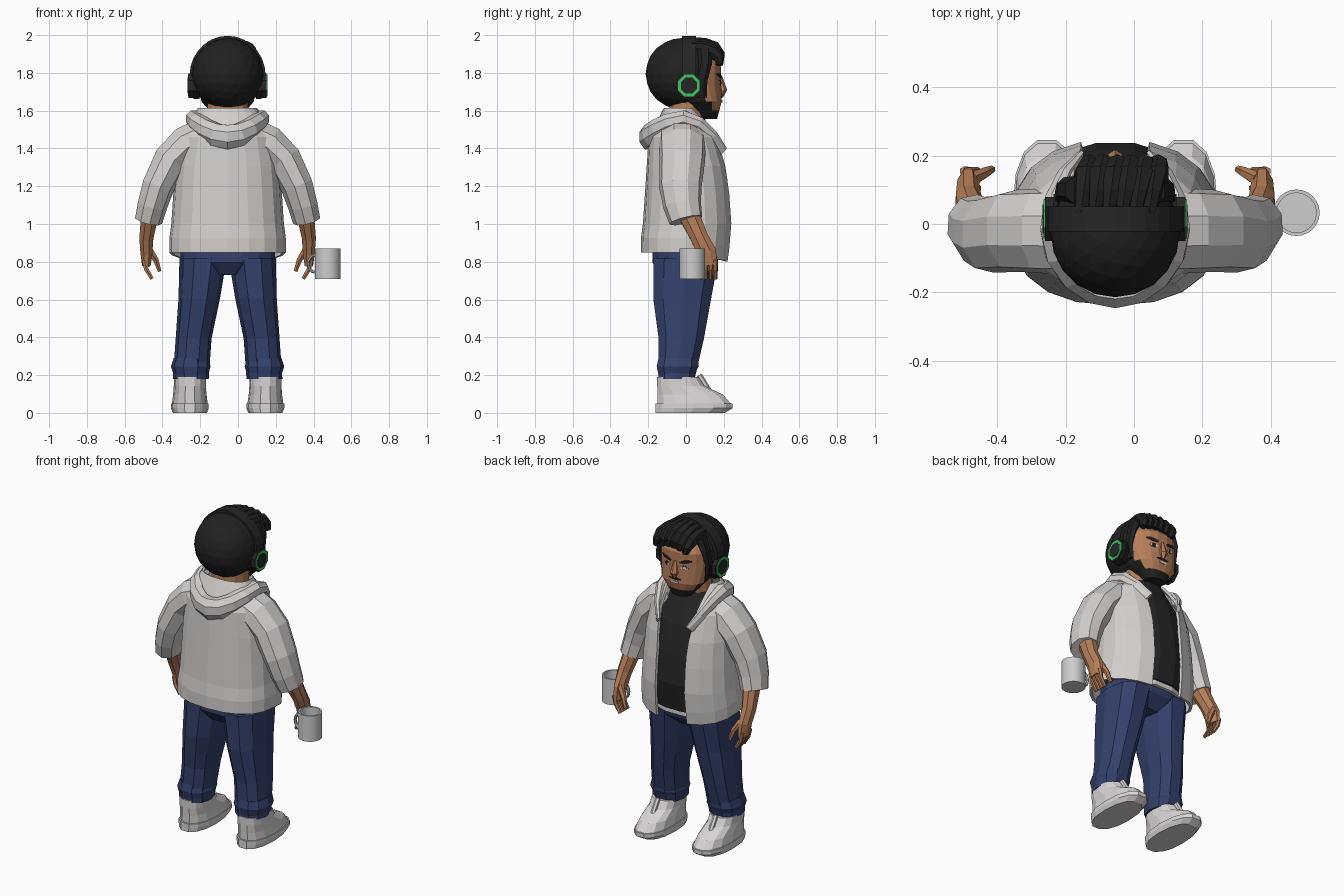
import bpy, bmesh, math
from mathutils import Vector

cube = bpy.data.objects.get("Cube")
if cube:
    bpy.data.objects.remove(cube, do_unlink=True)

BODY_SHIFT = -.055  # the body stands off centre to leave room for the mug
SIDES = (("left", 1), ("right", -1))


def material(name, red, green, blue):
    mat = bpy.data.materials.new(name)
    mat.use_nodes = True
    mat.diffuse_color = (red, green, blue, 1)
    shader = mat.node_tree.nodes["Principled BSDF"]
    shader.inputs["Base Color"].default_value = (red, green, blue, 1)
    shader.inputs["Roughness"].default_value = .8
    return mat


CLOTH = material("hoodie_grey", .65, .62, .6)
WHITE = material("shoe_white", .7, .67, .66)
DENIM = material("denim_blue", .033, .052, .15)
SKIN = material("skin_brown", .47, .21, .1)
HAIR = material("hair_black", .015, .015, .015)
BLACK = material("shirt_black", .019, .019, .019)
GREEN = material("light_green", .05, .55, .11)
CERAMIC = material("mug_grey", .62, .61, .61)


def ramp(values, t):
    """Read a single number, or evenly spaced values at t from start to end."""
    if isinstance(values, (int, float)):
        return values
    place = t * (len(values) - 1)
    low = min(int(place), len(values) - 2)
    return values[low] + (values[low + 1] - values[low]) * (place - low)


def finish(name, mat, bm, shift=BODY_SHIFT):
    bmesh.ops.recalc_face_normals(bm, faces=bm.faces)
    bmesh.ops.translate(bm, vec=(shift, 0, 0), verts=bm.verts)
    mesh = bpy.data.meshes.new(name)
    bm.to_mesh(mesh)
    bm.free()
    mesh.materials.append(mat)
    obj = bpy.data.objects.new(name, mesh)
    bpy.context.collection.objects.link(obj)
    return obj


def bridge(name, mat, rings, closed=True, shift=BODY_SHIFT):
    """Join equal point rings with quads; closed rings also get end caps."""
    bm = bmesh.new()
    loops = [[bm.verts.new(point) for point in ring] for ring in rings]
    count = len(loops[0])
    for lower, upper in zip(loops, loops[1:]):
        for i in range(count if closed else count - 1):
            j = (i + 1) % count
            bm.faces.new((lower[i], lower[j], upper[j], upper[i]))
    if closed:
        bm.faces.new(loops[0])
        bm.faces.new(loops[-1])
    return finish(name, mat, bm, shift)


def around(angle, half, back, front):
    """Point on a slightly squared oval, with the angle measured from the chest."""
    def soften(v):
        return math.copysign(abs(v) ** .85, v)
    middle, reach = (front + back) / 2, (front - back) / 2
    return half * soften(math.sin(angle)), middle + reach * soften(math.cos(angle))


def stack(name, mat, bottom, top, half, back, front, centre=0, steps=4, sides=14, flip=1):
    """Build a part from horizontal ovals whose sizes follow ramps."""
    rings = []
    for step in range(steps + 1):
        t = step / steps
        ring = []
        for i in range(sides):
            x, y = around(math.tau * (i + .5) / sides, ramp(half, t), ramp(back, t), ramp(front, t))
            ring.append((flip * (x + ramp(centre, t)), y, bottom + (top - bottom) * t))
        rings.append(ring)
    return bridge(name, mat, rings)


def tube(name, mat, path, width, depth, sides=8, flip=1, along=(0, 1, 0), shift=BODY_SHIFT):
    """Sweep an oval along a path; depth is measured towards the along axis."""
    points = [Vector(p) for p in path]
    last = len(points) - 1
    rings = []
    for i, point in enumerate(points):
        heading = (points[min(i + 1, last)] - points[max(i - 1, 0)]).normalized()
        across = heading.cross(Vector(along)).normalized()
        other = across.cross(heading)
        ring = []
        for k in range(sides):
            angle = math.tau * (k + .5) / sides
            spot = (point + across * math.cos(angle) * ramp(width, i / last)
                    + other * math.sin(angle) * ramp(depth, i / last))
            ring.append((flip * spot.x, spot.y, spot.z))
        rings.append(ring)
    return bridge(name, mat, rings, shift=shift)


# Trouser hips, shirt and neck
stack("trouser_hips", DENIM, .73, .86, (.12, .25, .25), (-.13, -.18, -.18), (.1, .17, .19))
stack("undershirt_hem", WHITE, .83, .87, .22, -.15, .2, steps=1)
stack("shirt", BLACK, .86, 1.56, (.23, .23, .22, .2, .11), (-.17, -.16, -.09),
      (.21, .24, .22, .18, .1), steps=8, sides=16)
stack("neck", SKIN, 1.45, 1.68, .11, -.09, .1, steps=2, sides=12)

# Hoodie body: an open shell with a ribbed hem that hangs lower at the front
rings = []
for step in range(11):
    t = step / 10
    z = .85 + .76 * t
    hem = z < .95
    half = ramp((.29, .29, .28, .27, .245, .15), t)
    back = ramp((-.22, -.22, -.21, -.2, -.19, -.11), t)
    front = ramp((.22, .24, .23, .21, .17, .06), t)
    start = math.asin((ramp((.1, .1, .13), t) / half) ** 1.2)
    ring = []
    for i in range(19):
        angle = start + (math.tau - 2 * start) * i / 18
        x, y = around(angle, half + .01 * hem, back - .01 * hem, front)
        ring.append((x, y, z - .05 * hem * max(0, math.cos(angle))))
    rings.append(ring)
hoodie = bridge("hoodie_body", CLOTH, rings, closed=False)
thickness = hoodie.modifiers.new("thickness", "SOLIDIFY")
thickness.thickness = .016
thickness.offset = 0

# Folded hood: rises over the shoulders, sags at the back, tapers down the chest
loop = []
for i in range(-7, 8):
    a = 2.5 * i / 7
    fall = max(0, abs(a) - math.pi / 2)
    loop.append((.18 * math.sin(a), .02 - .22 * math.cos(a), 1.46 + .1 * math.sin(a) ** 2 - .12 * fall))
tube("hood", CLOTH, loop, (.012, .05, .05, .05, .012), (.03, .05, .07, .05, .03), along=(0, 0, 1))

# Limbs
for side, flip in SIDES:
    tube(side + "_sleeve", CLOTH, [(.1, -.02, 1.47), (.22, -.02, 1.42), (.3, -.02, 1.34),
                                   (.37, -.03, 1.2), (.4, -.02, 1.1), (.42, 0, 1.02)],
         (.11, .1, .085, .075), (.13, .12, .09), 9, flip)
    tube(side + "_forearm", SKIN, [(.41, .01, 1.06), (.43, .07, .93), (.43, .11, .85), (.43, .12, .78)],
         (.05, .04, .034, .024), (.06, .05, .055, .05), 8, flip)
    for finger in range(4):
        y = .08 + .025 * finger
        tube(f"{side}_finger_{finger + 1}", SKIN, [(.44, y, .81), (.43, y, .76), (.4, y, .71)],
             (.016, .011), (.014, .011), 6, flip)
    tube(side + "_thumb", SKIN, [(.42, .13, .87), (.38, .15, .81), (.36, .16, .75)],
         (.022, .011), (.022, .011), 6, flip)
    stack(side + "_trouser_leg", DENIM, .18, .82, (.095, .095, .11, .125), (-.15, -.15, -.18, -.18),
          (.05, .1, .14, .18), (.195, .18, .15, .13), steps=6, sides=10, flip=flip)
    stack(side + "_trouser_cuff", DENIM, .2, .29, (.09, .105, .09), (-.15, -.16, -.15),
          (.05, .07, .07), .195, steps=2, sides=10, flip=flip)

    # Shoe
    stack(side + "_shoe_sole", WHITE, 0, .05, (.09, .1, .1), -.165, (.21, .25, .25), .2,
          steps=2, flip=flip)
    stack(side + "_shoe_upper", WHITE, .05, .19, (.095, .085, .085), -.155, (.24, .2, .1, .07), .2,
          steps=3, flip=flip)
    tube(side + "_shoe_tongue", WHITE, [(.2, .12, .12), (.2, .07, .2)], .015, .015, 6, flip)

# Head, with the beard and sideburns coloured by position
head = stack("head", SKIN, 1.555, 1.93, (.06, .14, .16, .16, .12), (.06, -.1, -.1),
             (.165, .19, .187, .187, .13), steps=8, sides=20)
head.data.materials.append(HAIR)
for face in head.data.polygons:
    x, y, z = face.center
    if y < .09 or z < 1.62 or (z < 1.67 and y < .13):
        face.material_index = 1
tube("nose", SKIN, [(0, .18, 1.78), (0, .19, 1.71), (0, .18, 1.68)], (.01, .025, .01), (.012, .028, .02), 6)


def plate(name, x, z, width, height, mat, tilt=0):
    """Lay a thin plate with narrow ends onto the front of the head."""
    rings = []
    for k in range(5):
        t = k / 4 - .5
        u, v = x + width * t, z + tilt * t
        edge = height * (.5 if abs(t) < .5 else .2)
        y = head.ray_cast((u + BODY_SHIFT, 1, v), (0, -1, 0))[1].y
        near, far = y - .004, y + .004
        rings.append([(u, near, v - edge), (u, far, v - edge), (u, far, v + edge), (u, near, v + edge)])
    bridge(name, mat, rings)


# Face details and sideburn hair
bpy.context.view_layer.update()
for side, flip in SIDES:
    plate(side + "_eye_white", flip * .06, 1.748, .045, .016, WHITE)
    plate(side + "_eye", flip * .06, 1.75, .026, .024, HAIR)
    plate(side + "_eyebrow", flip * .065, 1.786, .07, .018, HAIR, flip * .014)
    tube(side + "_temple_hair", HAIR, [(.12, .1, 1.92), (.15, .1, 1.85), (.16, .08, 1.76), (.15, .08, 1.67)],
         (.03, .012), (.04, .03), 6, flip)
plate("moustache", 0, 1.672, .08, .012, HAIR)
plate("mouth", 0, 1.65, .05, .012, WHITE)

# Hair: a rounded cap cut off at the hairline, and locks swept over the forehead
bm = bmesh.new()
bmesh.ops.create_icosphere(bm, subdivisions=3, radius=.189)
bmesh.ops.translate(bm, vec=(0, -.025, 1.795), verts=bm.verts)
cut = bmesh.ops.bisect_plane(bm, geom=bm.verts[:] + bm.edges[:] + bm.faces[:],
                             plane_co=(0, .08, 1.64), plane_no=(0, 1, -.16), clear_outer=True)
bmesh.ops.edgeloop_fill(bm, edges=[e for e in cut["geom_cut"] if isinstance(e, bmesh.types.BMEdge)])
finish("hair_cap", HAIR, bm)
for lock in range(6):
    x = .05 * (lock - 2.5)
    lift = .03 * math.cos(10 * x)
    sweep = [.45 * k for k in range(5)]
    tube(f"hair_lock_{lock + 1}", HAIR,
         [(x * .8 + .02 * a, .03 + .15 * math.sin(a), 1.85 + lift + .08 * math.cos(a)) for a in sweep],
         (.03, .04, .02), (.02, .04, .02), 7, along=(1, 0, 0))

# Headphones: flat band and octagonal cups with a bright ring
arc = [math.pi * i / 14 for i in range(15)]
tube("headphone_band", BLACK, [(.19 * math.cos(a), .015, 1.785 + .2 * math.sin(a)) for a in arc],
     .016, .052, 4)
for side, flip in SIDES:
    for part, inner, outer, radius, mat in (("cushion", .15, .18, .078, HAIR), ("cup", .17, .206, .07, BLACK),
                                            ("ring", .204, .21, .062, GREEN), ("cap", .204, .212, .046, BLACK)):
        tube(f"{side}_headphone_{part}", mat, [(inner, .015, 1.733), (outer, .015, 1.733)],
             radius, radius, 8, flip)

# Mug with a hollow inside and a handle towards the hand
mug_x, mug_y, bottom, top, radius, wall = .475, .033, .71, .87, .068, .01
turn = [math.tau * i / 24 for i in range(24)]
profile = [(radius, bottom), (radius, top), (radius - wall, top), (radius - wall, bottom + wall)]
mug = bridge("mug", CERAMIC, [[(mug_x + r * math.cos(a), mug_y + r * math.sin(a), z) for a in turn]
                              for r, z in profile], shift=0)
bend = [math.pi * (.5 + i / 8) for i in range(9)]
handle = tube("mug_handle", CERAMIC, [(mug_x - radius + .035 * math.cos(a), mug_y, .79 + .045 * math.sin(a))
                                      for a in bend], .008, .011, shift=0)
for obj in (mug, handle):
    bpy.ops.object.select_all(action="DESELECT")
    obj.select_set(True)
    bpy.context.view_layer.objects.active = obj
    bpy.ops.object.shade_smooth_by_angle()
